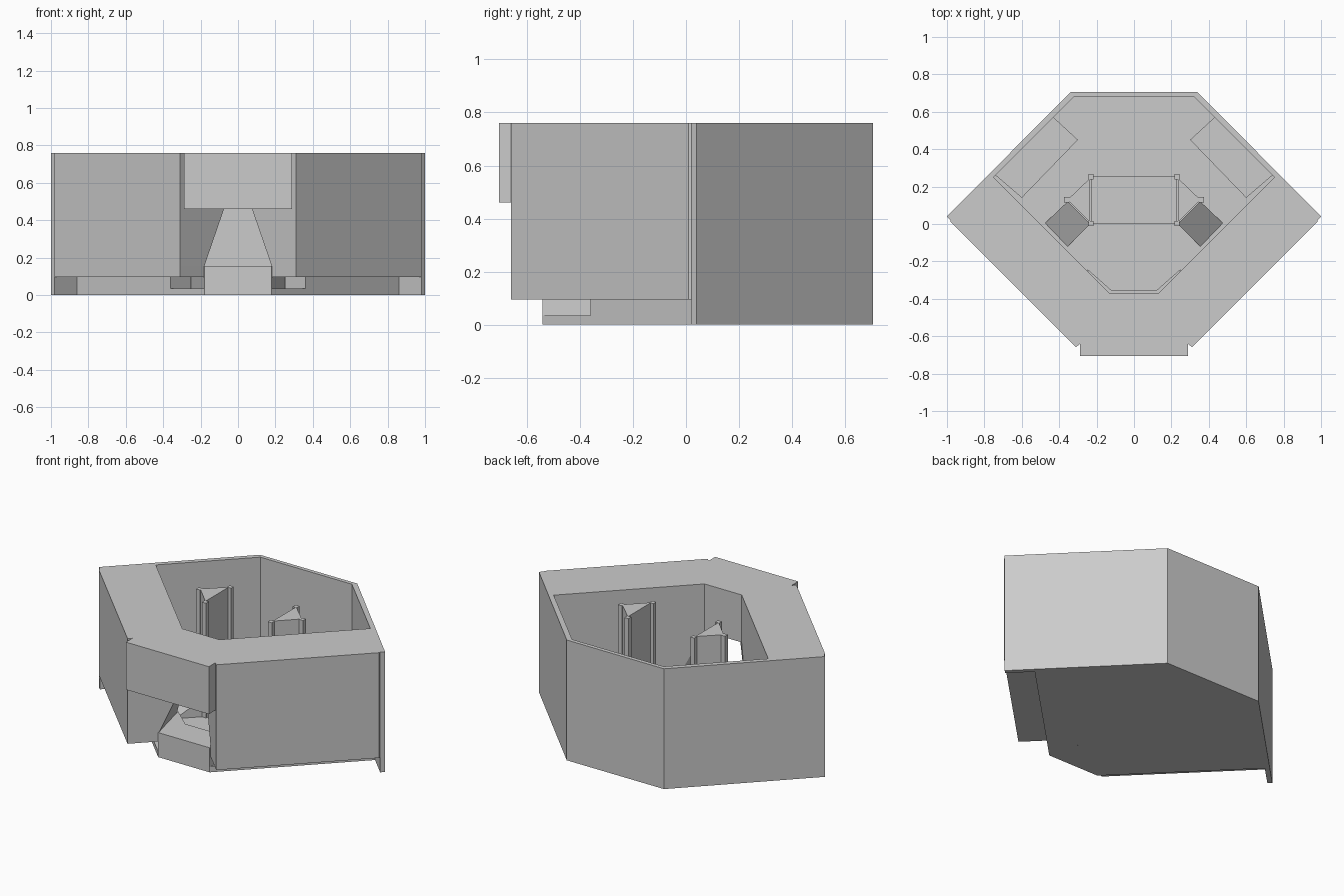
import bpy, bmesh

if "Cube" in bpy.data.objects:
    bpy.data.objects.remove(bpy.data.objects["Cube"])


def loft(name, levels):
    """Closed solid through a stack of (z, outline) levels with matching point counts."""
    bm = bmesh.new()
    rings = [[bm.verts.new((x, y, z)) for x, y in pts] for z, pts in levels]
    n = len(rings[0])
    for a, b in zip(rings, rings[1:]):
        for i in range(n):
            j = (i + 1) % n
            bm.faces.new((a[i], a[j], b[j], b[i]))
    bm.faces.new(rings[0][::-1])
    bm.faces.new(rings[-1])
    bmesh.ops.recalc_face_normals(bm, faces=bm.faces)
    me = bpy.data.meshes.new(name)
    bm.to_mesh(me)
    bm.free()
    ob = bpy.data.objects.new(name, me)
    bpy.context.collection.objects.link(ob)
    return ob


def prism(name, pts, z0, z1):
    return loft(name, [(z0, pts), (z1, pts)])


def sym(half):
    """Mirror a right-hand outline across x = 0 into a closed one."""
    return half + [(-x, y) for x, y in reversed(half)]


def flip(pts, s):
    return [(s * x, y) for x, y in pts]


TOP, UNDER, FLOOR, DECK, LINTEL = 0.76, 0.095, 0.035, 0.155, 0.46

# floor slab and thin back wall
prism("floor", sym([(0.18, -0.54), (0.86, 0.14), (0.33, 0.69)]), 0, FLOOR)
prism("back_wall", sym([(0.34, 0.705), (1.0, 0.04), (0.98, 0.02), (0.32, 0.68)]), 0, TOP)

# lintel over the front entrance
prism("front_lintel", sym([(0.29, -0.705), (0.29, -0.64), (0.075, -0.43), (0.13, -0.37)]),
      LINTEL, TOP)

# entrance step and the deck between the pillars
prism("entrance_step", sym([(0.18, -0.54), (0.25, -0.24), (0.12, -0.355)]), 0, DECK)
prism("centre_deck", sym([(0.23, 0.0), (0.23, 0.255)]), FLOOR, DECK)

for side, s in (("right", 1), ("left", -1)):
    # thick front wall, its entrance edge slanting outward toward the floor
    outer = [(0.31, -0.66), (0.98, 0.01), (0.98, 0.02), (0.75, 0.25)]
    low = flip([(0.18, -0.53)] + outer + [(0.25, -0.25)], s)
    high = flip([(0.075, -0.43)] + outer + [(0.13, -0.37)], s)
    loft(side + "_front_wall", [(UNDER, low), (DECK, low), (LINTEL, high), (TOP, high)])

    # recessed plinth below the front wall, leaving a slot beside the step
    prism(side + "_plinth", flip([(0.36, -0.36), (0.86, 0.14), (0.75, 0.25), (0.25, -0.25)], s),
          FLOOR, UNDER)

    # raised platform against the back wall
    prism(side + "_platform", flip([(0.30, 0.45), (0.60, 0.14), (0.74, 0.26), (0.43, 0.57)], s),
          FLOOR, DECK)

    # ramp falling from the pillar toward the front wall
    foot = [(0.235, 0.0), (0.355, 0.12), (0.475, 0.005), (0.355, -0.12)]
    ramp = prism(side + "_ramp", flip(foot, s), 0.02, DECK)
    for v in ramp.data.vertices:
        if v.co.z > 0.1 and abs(v.co.x) - v.co.y > 0.4:
            v.co.z = FLOOR

    # triangular pillar with square corner posts
    prism(side + "_pillar", flip([(0.235, 0.01), (0.355, 0.13), (0.235, 0.245)], s), FLOOR, TOP)
    for i, (x, y) in enumerate([(0.23, 0.003), (0.36, 0.13), (0.23, 0.252)]):
        r = 0.014
        prism(f"{side}_post_{i + 1}",
              flip([(x - r, y - r), (x + r, y - r), (x + r, y + r), (x - r, y + r)], s),
              FLOOR, TOP)
